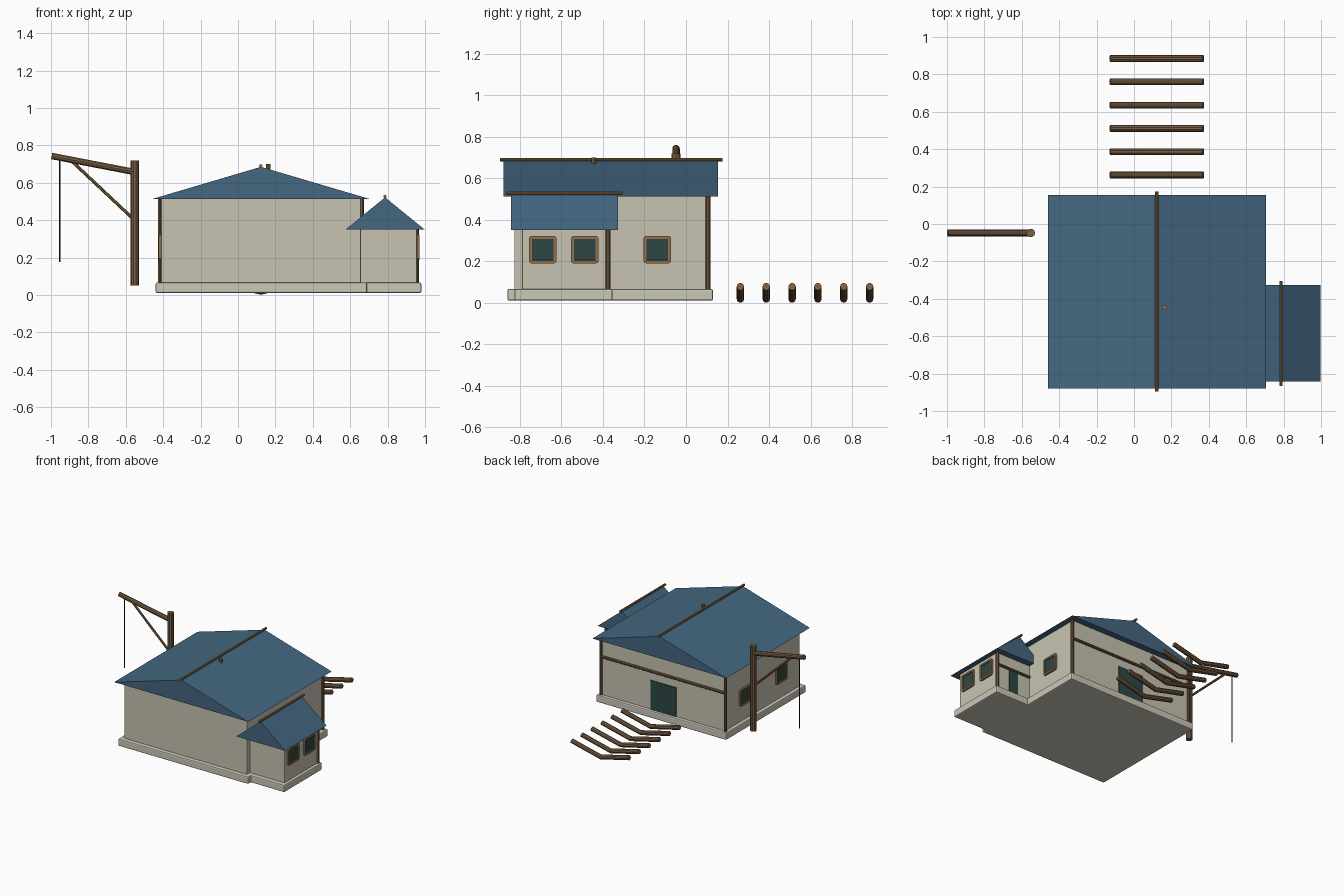
import bpy
import bmesh
from mathutils import Vector

if "Cube" in bpy.data.objects:
    bpy.data.objects.remove(bpy.data.objects["Cube"])


def material(name, rgb):
    m = bpy.data.materials.new(name)
    m.use_nodes = True
    color = (*rgb, 1)
    m.diffuse_color = color
    bsdf = next(n for n in m.node_tree.nodes if n.type == "BSDF_PRINCIPLED")
    bsdf.inputs["Base Color"].default_value = color
    bsdf.inputs["Roughness"].default_value = 0.8
    return m


PLASTER = material("cream plaster", (0.57, 0.55, 0.44))
STONE = material("pale stone", (0.6, 0.58, 0.48))
ROOF = material("slate blue", (0.058, 0.135, 0.22))
WOOD = material("brown wood", (0.2, 0.115, 0.058))
TRIM = material("light wood", (0.28, 0.165, 0.07))
GLASS = material("dark teal", (0.026, 0.062, 0.06))
ROPE = material("rope black", (0.01, 0.018, 0.018))


def finish(name, bm, *mats):
    bmesh.ops.recalc_face_normals(bm, faces=bm.faces)
    mesh = bpy.data.meshes.new(name)
    bm.to_mesh(mesh)
    bm.free()
    for m in mats:
        mesh.materials.append(m)
    ob = bpy.data.objects.new(name, mesh)
    bpy.context.collection.objects.link(ob)
    return ob


def cube_bm(lo, hi):
    bm = bmesh.new()
    bmesh.ops.create_cube(bm, size=1)
    lo, hi = Vector(lo), Vector(hi)
    for v in bm.verts:
        v.co = (lo + hi) / 2 + v.co * (hi - lo)
    return bm


def box(name, lo, hi, mat, bevel=0.0):
    ob = finish(name, cube_bm(lo, hi), mat)
    if bevel:
        mod = ob.modifiers.new("soft edges", "BEVEL")
        mod.width = bevel
        mod.segments = 2
    return ob


def gable_roof(name, x0, x1, y0, y1, eave, ridge):
    # Solid triangular prism running front to back
    bm = bmesh.new()
    profile = [(x0, eave), (x1, eave), ((x0 + x1) / 2, ridge)]
    face = bm.faces.new([bm.verts.new((x, y0, z)) for x, z in profile])
    geom = bmesh.ops.extrude_face_region(bm, geom=[face])["geom"]
    moved = [g for g in geom if isinstance(g, bmesh.types.BMVert)]
    bmesh.ops.translate(bm, verts=moved, vec=(0, y1 - y0, 0))
    return finish(name, bm, ROOF)


def pole(name, points, radius, mat):
    # Round timber swept along a path, with closed ends
    curve = bpy.data.curves.new(name, "CURVE")
    curve.dimensions = "3D"
    curve.bevel_depth = radius
    curve.bevel_resolution = 3
    curve.use_fill_caps = True
    spline = curve.splines.new("POLY")
    spline.points.add(len(points) - 1)
    for p, co in zip(spline.points, points):
        p.co = (*co, 1)
    curve.materials.append(mat)
    ob = bpy.data.objects.new(name, curve)
    bpy.context.collection.objects.link(ob)
    bpy.ops.object.select_all(action="DESELECT")
    ob.select_set(True)
    bpy.context.view_layer.objects.active = ob
    bpy.ops.object.convert(target="MESH")
    bpy.ops.object.shade_smooth_by_angle()
    return ob


def window(name, x, y, side):
    # Rounded frame with a recessed pane facing +x or -x
    z, half, depth = 0.256, 0.066, 0.013
    bm = cube_bm((x - depth, y - half, z - half), (x + depth, y + half, z + half))
    edges = [e for e in bm.edges if abs(e.verts[0].co.x - e.verts[1].co.x) > depth]
    bmesh.ops.bevel(bm, geom=edges, offset=0.012, segments=3, profile=0.5, affect="EDGES")
    bm.normal_update()
    pane = max(bm.faces, key=lambda f: f.normal.x * side * f.calc_area())
    bmesh.ops.inset_region(bm, faces=[pane], thickness=0.014, depth=0)
    bmesh.ops.inset_region(bm, faces=[pane], thickness=0.001, depth=-0.007)
    pane.material_index = 1
    finish(name, bm, TRIM, GLASS)


# Foundations
box("main_foundation", (-0.44, -0.86, 0.01), (0.69, 0.13, 0.067), STONE, 0.008)
box("annex_foundation", (0.6, -0.825, 0.01), (0.98, -0.355, 0.067), STONE, 0.008)

# Walls
box("main_walls", (-0.412, -0.827, 0.06), (0.657, 0.105, 0.52), PLASTER, 0.006)
box("annex_walls", (0.62, -0.79, 0.06), (0.957, -0.375, 0.355), PLASTER, 0.006)

# Roofs and ridge poles
gable_roof("main_roof", -0.46, 0.705, -0.88, 0.155, 0.513, 0.685)
gable_roof("annex_roof", 0.575, 0.998, -0.843, -0.327, 0.35, 0.522)
pole("main_ridge_pole", [(0.122, -0.895, 0.69), (0.122, 0.175, 0.69)], 0.009, TRIM)
pole("annex_ridge_pole", [(0.786, -0.865, 0.527), (0.786, -0.305, 0.527)], 0.009, TRIM)
pole("roof_peg", [(0.163, -0.445, 0.66), (0.163, -0.445, 0.7)], 0.012, TRIM)

# Rear corner posts and rails
for name, x, y, top in (("left_rear_post", 0.662, 0.106, 0.515),
                        ("right_rear_post", -0.417, 0.106, 0.515),
                        ("annex_rear_post", 0.956, -0.376, 0.352)):
    pole(name, [(x, y, 0.065), (x, y, top)], 0.012, WOOD)
pole("main_rear_rail", [(-0.417, 0.108, 0.366), (0.662, 0.108, 0.366)], 0.011, WOOD)
pole("annex_rear_rail", [(0.65, -0.373, 0.257), (0.956, -0.373, 0.257)], 0.011, WOOD)

# Rear doors
box("main_door", (0.01, 0.103, 0.067), (0.232, 0.111, 0.295), GLASS)
box("annex_door", (0.77, -0.377, 0.067), (0.845, -0.369, 0.245), GLASS)

# Windows
window("main_left_window", 0.657, -0.138, 1)
for i, y in enumerate((-0.69, -0.488)):
    window(f"annex_window_{i + 1}", 0.957, y, 1)
for i, y in enumerate((-0.138, -0.585)):
    window(f"main_right_window_{i + 1}", -0.412, y, -1)

# Hoist: post, arm, brace and hanging rope
hy = -0.048
pole("hoist_post", [(-0.552, hy, 0.05), (-0.552, hy, 0.72)], 0.023, WOOD)
pole("hoist_arm", [(-0.545, hy, 0.656), (-0.996, hy, 0.743)], 0.018, WOOD)
pole("hoist_brace", [(-0.555, hy, 0.402), (-0.885, hy, 0.712)], 0.009, TRIM)
pole("hoist_rope", [(-0.952, hy, 0.73), (-0.952, hy, 0.175)], 0.004, ROPE)

# Row of bent timbers behind the house
for i in range(6):
    y = 0.262 + 0.1245 * i
    pole(f"bent_timber_{i + 1}",
         [(-0.127, y, 0.078), (0.122, y, 0.0185), (0.371, y, 0.078)], 0.018, WOOD)
